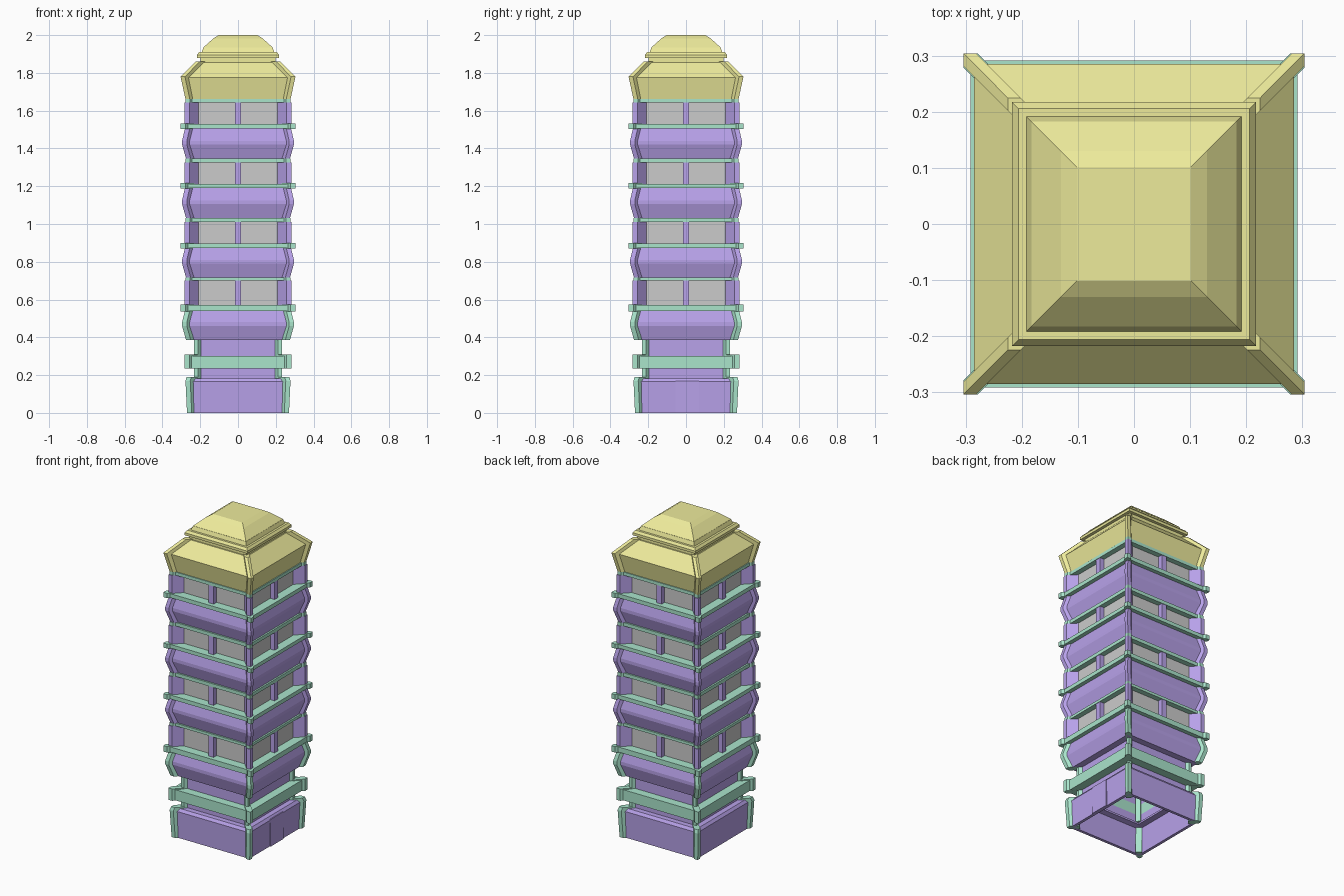
import bpy, bmesh

if "Cube" in bpy.data.objects:
    bpy.data.objects.remove(bpy.data.objects["Cube"])


def material(name, rgb):
    m = bpy.data.materials.new(name)
    m.diffuse_color = (*rgb, 1)
    m.use_nodes = True
    m.node_tree.nodes["Principled BSDF"].inputs["Base Color"].default_value = m.diffuse_color
    return m


PURPLE = material("purple", (0.48, 0.36, 0.82))
GREEN = material("green", (0.40, 0.78, 0.60))
YELLOW = material("yellow", (0.85, 0.83, 0.33))


def finish(bm, name, mat):
    bmesh.ops.recalc_face_normals(bm, faces=bm.faces)
    mesh = bpy.data.meshes.new(name)
    bm.to_mesh(mesh)
    bm.free()
    ob = bpy.data.objects.new(name, mesh)
    bpy.context.collection.objects.link(ob)
    if mat:
        mesh.materials.append(mat)
    return ob


def loft(bm, rings, caps=True, closed=False):
    """Skin a list of rings of points."""
    rings = [[bm.verts.new(p) for p in ring] for ring in rings]
    pairs = list(zip(rings, rings[1:]))
    if closed:
        pairs.append((rings[-1], rings[0]))
    n = len(rings[0])
    for a, b in pairs:
        for i in range(n):
            j = (i + 1) % n
            bm.faces.new((a[i], a[j], b[j], b[i]))
    if caps and not closed:
        bm.faces.new(rings[0])
        bm.faces.new(rings[-1])


def square_tier(name, profile, mat, caps=True, closed=False):
    """Square storey from a (half width, z) profile."""
    bm = bmesh.new()
    loft(bm, [[(-h, -h, z), (h, -h, z), (h, h, z), (-h, h, z)]
              for h, z in profile], caps, closed)
    return finish(bm, name, mat)


def corner_posts(name, profile, mat, w=0.025, d=0.06):
    """Four diagonal corner fins with a square outer edge."""
    bm = bmesh.new()
    for sx, sy in ((1, 1), (-1, 1), (-1, -1), (1, -1)):
        loft(bm, [[(sx * x, sy * y, z) for x, y in
                   ((h, h), (h - w, h), (h - w - d, h - d),
                    (h - d, h - w - d), (h, h - w))]
                  for h, z in profile])
    return finish(bm, name, mat)


def box(name, lo, hi, mat):
    bm = bmesh.new()
    loft(bm, [[(lo[0], lo[1], z), (hi[0], lo[1], z),
               (hi[0], hi[1], z), (lo[0], hi[1], z)] for z in (lo[2], hi[2])])
    return finish(bm, name, mat)


# Hollow base, open underneath
square_tier("base_wall", [(0.24, 0), (0.258, 0), (0.262, 0.165), (0.25, 0.182),
                          (0.205, 0.182), (0.205, 0.17), (0.24, 0.165)],
            PURPLE, closed=True)
corner_posts("base_corner", [(0.27, 0), (0.278, 0.17), (0.272, 0.19)], GREEN, 0.025, 0.04)
box("door", (0.25, -0.055, 0), (0.264, 0.07, 0.17), PURPLE)

# Recessed neck with a green band
square_tier("neck_lower", [(0.217, 0.18), (0.217, 0.24)], PURPLE, caps=False)
square_tier("neck_band", [(0.217, 0.236), (0.27, 0.236), (0.27, 0.302), (0.217, 0.302)],
            GREEN, closed=True)
corner_posts("neck_band_corner", [(0.283, 0.234), (0.283, 0.308)], GREEN, 0.025, 0.05)
square_tier("neck_upper", [(0.217, 0.30), (0.217, 0.385)], PURPLE, caps=False)
corner_posts("neck_corner", [(0.232, 0.18), (0.232, 0.39)], GREEN, 0.02, 0.03)

# Four storeys: bulging wall, ledge, recessed windows, lintel
storeys = [(0.385, 0.54, 0.572, 0.70, 0.717),
           (0.715, 0.872, 0.897, 1.01, 1.032),
           (1.03, 1.19, 1.213, 1.325, 1.347),
           (1.345, 1.505, 1.53, 1.642, 1.662)]
for n, (z0, z1, z2, z3, z4) in enumerate(storeys, 1):
    zm = z0 + 0.075
    square_tier(f"bulged_wall_{n}", [(0.257, z0), (0.281, zm), (0.281, zm + 0.02), (0.265, z1)], PURPLE)
    corner_posts(f"bulged_corner_{n}",
                 [(0.275, z0), (0.296, zm), (0.296, zm + 0.02), (0.281, z1)],
                 GREEN if n == 1 else PURPLE)
    square_tier(f"ledge_{n}", [(0.291, z1), (0.291, z2)], GREEN)
    corner_posts(f"ledge_corner_{n}", [(0.304, z1 - 0.002), (0.304, z2 + 0.003)], GREEN)
    square_tier(f"windows_{n}", [(0.235, z2), (0.235, z3)], None)
    corner_posts(f"window_pillar_{n}", [(0.283, z2), (0.283, z3)], PURPLE, 0.025, 0.055)
    box(f"mullion_x_{n}", (-0.265, -0.017, z2), (0.265, 0.017, z3), PURPLE)
    box(f"mullion_y_{n}", (-0.017, -0.265, z2), (0.017, 0.265, z3), PURPLE)
    square_tier(f"lintel_{n}", [(0.268, z3), (0.268, z4)], GREEN)
    corner_posts(f"lintel_corner_{n}", [(0.279, z3 - 0.002), (0.279, z4)], GREEN)

# Main roof with corner ridges
square_tier("roof_eaves", [(0.262, 1.66), (0.285, 1.775), (0.205, 1.855)], YELLOW)
corner_posts("roof_ridge", [(0.278, 1.66), (0.304, 1.78), (0.225, 1.86)], YELLOW, 0.023, 0.06)

# Stepped crown and rounded cap
square_tier("roof_crown", [(0.198, 1.85), (0.198, 1.88), (0.217, 1.88), (0.217, 1.896),
                           (0.206, 1.91), (0.192, 1.91), (0.183, 1.934)], YELLOW)
square_tier("roof_cap", [(0.176, 1.93), (0.183, 1.935), (0.13, 1.983), (0.102, 2.0)], YELLOW)
